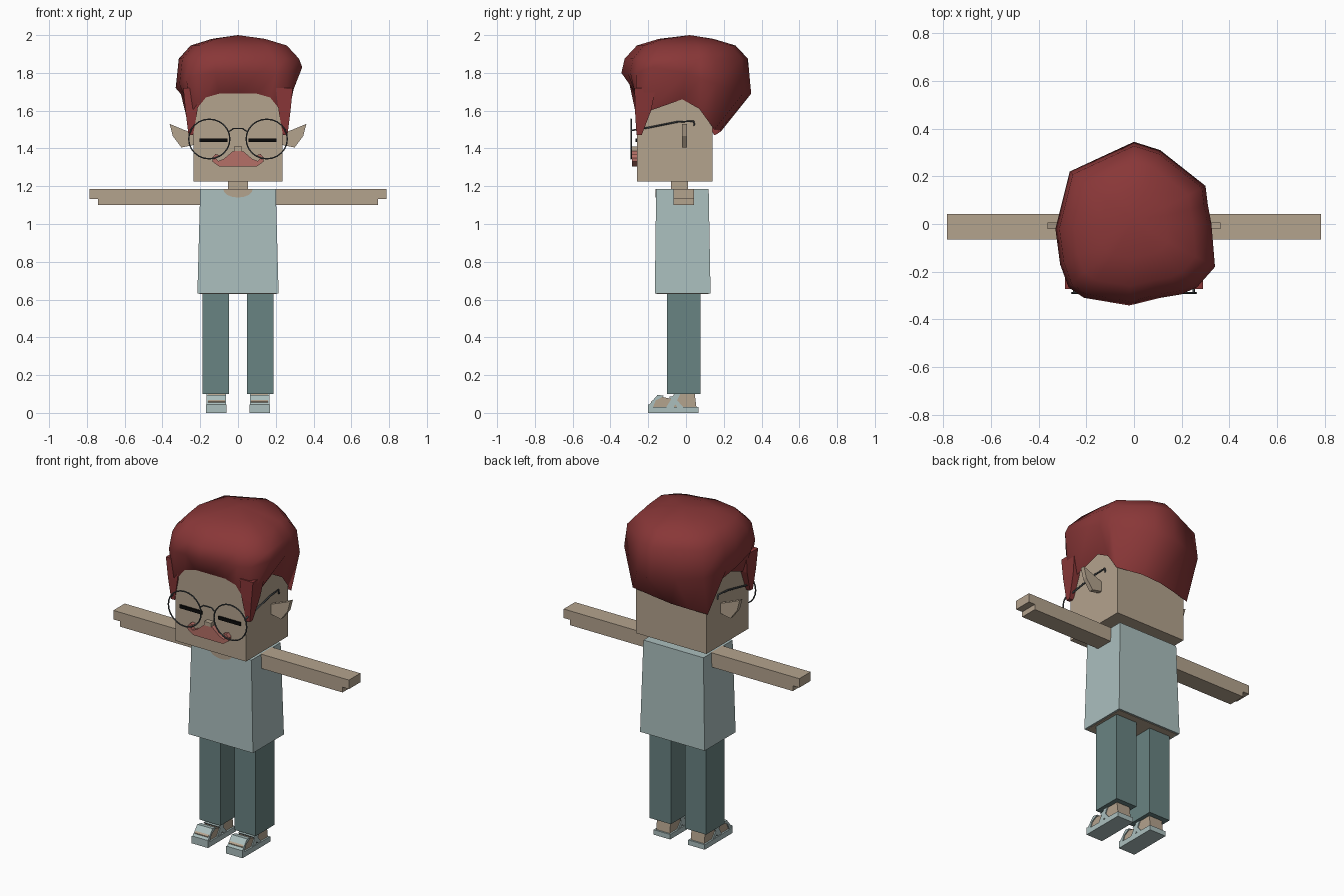
import bpy, bmesh, math
from mathutils import Vector

cube = bpy.data.objects.get("Cube")
if cube:
    bpy.data.objects.remove(cube, do_unlink=True)


def material(name, r, g, b):
    m = bpy.data.materials.new(name)
    m.use_nodes = True
    m.diffuse_color = (r, g, b, 1)
    m.node_tree.nodes["Principled BSDF"].inputs["Base Color"].default_value = (r, g, b, 1)
    return m


skin = material("skin", .456, .366, .27)
hair_red = material("hair red", .25, .038, .039)
shirt_blue = material("pale blue", .407, .521, .515)
trouser_green = material("trouser teal", .141, .227, .223)
lip_pink = material("dusty pink", .46, .16, .135)
frame_grey = material("frame grey", .06, .07, .075)
eye_black = material("eye black", .003, .003, .003)


def finish(name, bm, mat, smooth=False):
    bmesh.ops.recalc_face_normals(bm, faces=bm.faces)
    for f in bm.faces:
        f.smooth = smooth
    mesh = bpy.data.meshes.new(name)
    bm.to_mesh(mesh)
    bm.free()
    mesh.materials.append(mat)
    ob = bpy.data.objects.new(name, mesh)
    bpy.context.scene.collection.objects.link(ob)
    return ob


def loft(name, loops, mat):
    """Closed solid through matching point loops."""
    bm = bmesh.new()
    rows = [[bm.verts.new(p) for p in loop] for loop in loops]
    n = len(rows[0])
    for a, b in zip(rows, rows[1:]):
        for i in range(n):
            j = (i + 1) % n
            bm.faces.new((a[i], a[j], b[j], b[i]))
    bm.faces.new(rows[0])
    bm.faces.new(rows[-1])
    return finish(name, bm, mat)


def prism(name, pts, axis, lo, hi, mat, side=1):
    """Extrude a side profile (y, z) along x, or a front profile (x, z) along y."""
    if axis == "x":
        loops = [[(side * d, u, v) for u, v in pts] for d in (lo, hi)]
    else:
        loops = [[(side * u, d, v) for u, v in pts] for d in (lo, hi)]
    return loft(name, loops, mat)


def rect(x0, x1, y0, y1):
    return [(x0, y0), (x1, y0), (x1, y1), (x0, y1)]


def wire(name, pts, mat, radius, closed=False):
    cu = bpy.data.curves.new(name, "CURVE")
    cu.dimensions = "3D"
    cu.bevel_depth = radius
    cu.bevel_resolution = 1
    sp = cu.splines.new("POLY")
    sp.points.add(len(pts) - 1)
    for p, co in zip(sp.points, pts):
        p.co = (*co, 1)
    sp.use_cyclic_u = closed
    cu.materials.append(mat)
    ob = bpy.data.objects.new(name, cu)
    bpy.context.scene.collection.objects.link(ob)


# Head, neck and nose
prism("head", rect(-.235, .235, 1.225, 1.72), "y", -.26, .14, skin)
prism("neck", rect(-.053, .053, 1.15, 1.23), "y", -.08, .01, skin)
prism("nose", rect(-.022, .022, 1.387, 1.41), "y", -.29, -.25, skin)

# Shirt, with bare underside and neckline
loft("shirt", [[(x, y, 1.185) for x, y in rect(-.2, .2, -.158, .12)],
               [(x, y, .632) for x, y in rect(-.215, .215, -.165, .13)]], shirt_blue)
prism("body_underside", rect(-.205, .205, .63, .638), "y", -.155, .12, skin)
arc = [math.pi * (1 + i / 8) for i in range(9)]
prism("neckline", [(.078 * math.cos(a), 1.185 + .045 * math.sin(a)) for a in arc],
      "y", -.162, -.155, skin)

# Moustache-shaped mouth, one half curling up at the end
mouth = [(0, 1.305), (.1, 1.305), (.135, 1.33), (.137, 1.35), (.12, 1.37), (.1, 1.365),
         (.118, 1.35), (.105, 1.333), (.075, 1.345), (.03, 1.383), (0, 1.39)]
ear = [(.225, 1.475), (.29, 1.5), (.362, 1.53), (.345, 1.465), (.3, 1.405), (.225, 1.42)]
arm = [(.195, 1.1), (.742, 1.1), (.742, 1.132), (.785, 1.132), (.785, 1.186), (.195, 1.186)]

# Sandal and foot profiles
sole = [(-.2, 0), (.065, 0), (.065, .03), (-.18, .032), (-.2, .045)]
foot = [(-.185, .03), (-.185, .06), (-.145, .088), (-.08, .075), (-.055, .11),
        (.045, .11), (.055, .03)]
toe_strap = [(-.198, .04), (-.15, .096), (-.115, .09), (-.16, .066), (-.175, .03)]
cross_strap = [(-.105, .03), (-.06, .1), (-.03, .1), (-.065, .03)]
back_strap = [(-.045, .03), (-.09, .085), (-.065, .088), (-.015, .03)]

for label, s in (("left", 1), ("right", -1)):
    prism(label + "_mouth", mouth, "y", -.285, -.255, lip_pink, s)
    prism(label + "_ear", ear, "y", -.02, .006, skin, s)
    prism(label + "_arm", arm, "y", -.065, .043, skin, s)
    prism(label + "_eye", rect(.055, .203, 1.433, 1.453), "y", -.268, -.259, eye_black, s)
    prism(label + "_trouser_leg", rect(.047, .188, .1, .64), "y", -.1, .077, trouser_green, s)
    prism(label + "_sole", sole, "x", .06, .17, shirt_blue, s)
    prism(label + "_foot", foot, "x", .07, .16, skin, s)
    for part, shape in (("toe", toe_strap), ("cross", cross_strap), ("back", back_strap)):
        prism(f"{label}_{part}_strap", shape, "x", .064, .166, shirt_blue, s)

    # Spectacle lens rim and temple arm
    turn = [i * math.tau / 24 for i in range(24)]
    wire(label + "_lens_rim", [(s * .152 + .109 * math.cos(a), -.29, 1.45 + .105 * math.sin(a))
                               for a in turn], frame_grey, .004, True)
    wire(label + "_temple_arm", [(s * .25, -.29, 1.495), (s * .25, -.2, 1.51),
                                 (s * .245, -.05, 1.54), (s * .242, .04, 1.545),
                                 (s * .242, .045, 1.52)], frame_grey, .005)

    # Sideburn lock hanging in front of the ear
    loft(label + "_sideburn", [
        [(s * x, y, 1.72) for x, y in rect(.2, .29, -.272, -.16)],
        [(s * x, y, 1.6) for x, y in rect(.215, .278, -.27, -.185)],
        [(s * x, y, 1.47) for x, y in rect(.238, .262, -.262, -.235)]], hair_red)

wire("glasses_bridge", [(-.046, -.29, 1.49), (-.025, -.29, 1.505), (.025, -.29, 1.505),
                        (.046, -.29, 1.49)], frame_grey, .004)

# Hair: widest outline paired with the hairline below it, going round from the front
hair_rows = [
    ((-.02, -.342, 1.8), (0, -.265, 1.69)),
    ((.11, -.31, 1.8), (.1, -.265, 1.69)),
    ((.2, -.295, 1.8), (.17, -.265, 1.67)),
    ((.265, -.265, 1.8), (.242, -.265, 1.58)),
    ((.34, -.18, 1.83), (.25, -.19, 1.6)),
    ((.325, 0, 1.8), (.242, -.02, 1.66)),
    ((.31, .08, 1.77), (.245, .07, 1.61)),
    ((.3, .16, 1.74), (.25, .15, 1.5)),
    ((.11, .31, 1.7), (.09, .18, 1.5)),
    ((0, .345, 1.69), (-.03, .185, 1.49)),
    ((-.13, .285, 1.7), (-.14, .17, 1.48)),
    ((-.27, .22, 1.72), (-.25, .15, 1.47)),
    ((-.31, .06, 1.72), (-.245, .06, 1.62)),
    ((-.33, -.02, 1.72), (-.242, -.03, 1.66)),
    ((-.31, -.17, 1.74), (-.25, -.19, 1.6)),
    ((-.275, -.265, 1.77), (-.242, -.265, 1.58)),
    ((-.21, -.31, 1.79), (-.17, -.265, 1.67)),
    ((-.12, -.325, 1.8), (-.1, -.265, 1.69)),
]
bm = bmesh.new()
rings = [[bm.verts.new(low) for _, low in hair_rows],
         [bm.verts.new(wide) for wide, _ in hair_rows]]
for height, scale in ((1.875, .95), (1.945, .76), (1.98, .42)):
    rings.append([bm.verts.new((x * scale, y * scale, height)) for (x, y, _), _ in hair_rows])
crown = bm.verts.new(Vector((0, .02, 2)))
n = len(hair_rows)
for i in range(n):
    j = (i + 1) % n
    for a, b in zip(rings, rings[1:]):
        bm.faces.new((a[i], a[j], b[j], b[i]))
    bm.faces.new((rings[-1][i], rings[-1][j], crown))
finish("hair", bm, hair_red, smooth=True)
